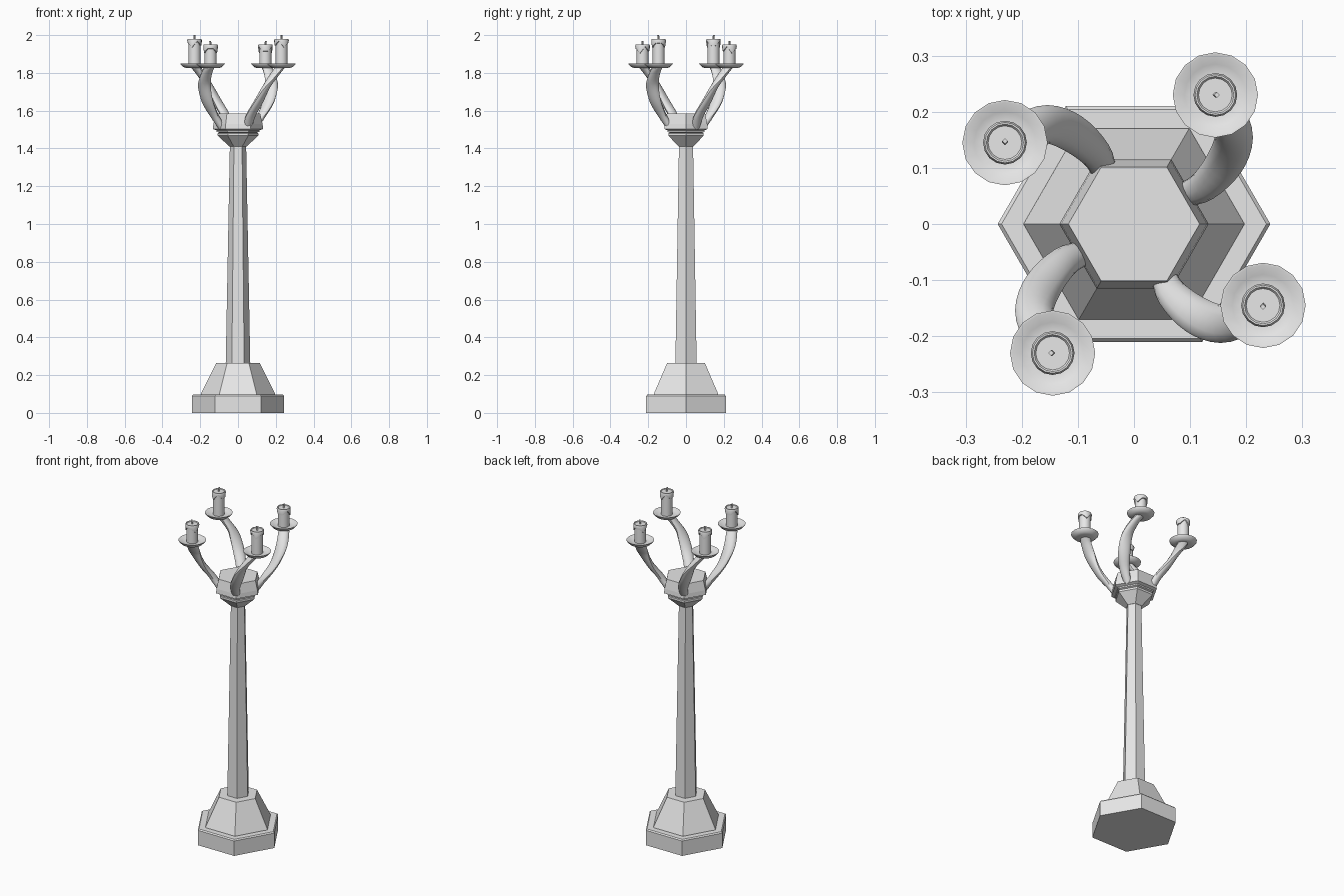
import bpy, bmesh, math
from mathutils import Vector, Matrix

cube = bpy.data.objects.get("Cube")
if cube:
    bpy.data.objects.remove(cube)

stone = bpy.data.materials.new("pale_grey")
stone.use_nodes = True
stone.diffuse_color = (0.8, 0.8, 0.8, 1)
stone.node_tree.nodes["Principled BSDF"].inputs["Base Color"].default_value = (0.8, 0.8, 0.8, 1)


def loft(name, rings, smooth=False, matrix=Matrix()):
    """Skin a list of equal-length closed rings and cap both ends."""
    bm = bmesh.new()
    loops = [[bm.verts.new(p) for p in ring] for ring in rings]
    n = len(loops[0])
    for a, b in zip(loops, loops[1:]):
        for i in range(n):
            j = (i + 1) % n
            bm.faces.new((a[i], a[j], b[j], b[i]))
    bm.faces.new(loops[0][::-1])
    bm.faces.new(loops[-1])
    bmesh.ops.recalc_face_normals(bm, faces=bm.faces)
    bm.transform(matrix)
    mesh = bpy.data.meshes.new(name)
    bm.to_mesh(mesh)
    bm.free()
    mesh.materials.append(stone)
    obj = bpy.data.objects.new(name, mesh)
    bpy.context.collection.objects.link(obj)
    if smooth:
        bpy.ops.object.select_all(action='DESELECT')
        obj.select_set(True)
        bpy.context.view_layer.objects.active = obj
        bpy.ops.object.shade_smooth_by_angle(angle=math.radians(40))
    return obj


def circle(r, z, sides):
    return [Vector((r * math.cos(math.tau * i / sides), r * math.sin(math.tau * i / sides), z))
            for i in range(sides)]


def lathe(name, profile, sides, **kw):
    return loft(name, [circle(r, z, sides) for r, z in profile], **kw)


def spline(points, steps):
    """Catmull-Rom interpolation through vectors of any size."""
    pts = [2 * points[0] - points[1]] + points + [2 * points[-1] - points[-2]]
    out = []
    for p, q, r, s in zip(pts, pts[1:], pts[2:], pts[3:]):
        for k in range(steps):
            t = k / steps
            out.append(0.5 * (2 * q + (r - p) * t + (2 * p - 5 * q + 4 * r - s) * t ** 2
                              + (3 * q - p - 3 * r + s) * t ** 3))
    return out + [points[-1]]


# Hexagonal pedestal, column and head
lathe("base_plinth", [(0.243, 0), (0.243, 0.09), (0.236, 0.097), (0.19, 0.097)], 6)
lathe("base_taper", [(0.197, 0.09), (0.197, 0.1), (0.115, 0.265)], 6)
lathe("column", [(0.065, 0.26), (0.043, 1.42)], 6)
lathe("head", [(0.045, 1.41), (0.108, 1.468), (0.108, 1.48), (0.1, 1.483), (0.113, 1.488),
               (0.113, 1.496), (0.133, 1.503), (0.13, 1.53), (0.117, 1.585)], 6)

# Arm centre line, with the half width as the fourth component
ARM = [Vector(p) for p in (
    (0.085, 0.05, 1.51, 0.021), (0.125, 0.068, 1.575, 0.028), (0.162, 0.11, 1.65, 0.034),
    (0.178, 0.155, 1.735, 0.034), (0.165, 0.2, 1.80, 0.031), (0.145, 0.23, 1.84, 0.028))]
THICK = 0.019


def arm_rings():
    path = spline(ARM, 4)
    rings = []
    for k, p in enumerate(path):
        tangent = (path[min(k + 1, len(path) - 1)] - path[max(k - 1, 0)]).to_3d().normalized()
        side = tangent.cross(Vector((0, 0, 1))).normalized()
        up = side.cross(tangent)
        rings.append([p.to_3d() + side * (p.w * math.cos(a)) + up * (THICK * math.sin(a))
                      for a in (math.tau * i / 12 for i in range(12))])
    return rings


def candle(name, top, matrix):
    """Wax stick, dripping cap with an uneven lower edge, and a bent wick."""
    lathe(name + "_stick", [(0.032, 1.84), (0.032, top - 0.01)], 16, smooth=True, matrix=matrix)
    cap = [circle(r, z, 16) for r, z in ((0.031, top - 0.03), (0.037, top - 0.028), (0.039, top - 0.008),
                                         (0.036, top), (0.033, top), (0.03, top - 0.004))]
    for ring in cap[:2]:
        for i, v in enumerate(ring):
            v.z -= 0.012 * math.sin(i * math.tau * 3 / 16) + 0.006 * math.sin(i * math.tau * 5 / 16)
    loft(name + "_wax_cap", cap, smooth=True, matrix=matrix)
    wick = [[v + Vector((dx, 0, 0)) for v in circle(0.005, top + dz, 4)]
            for dx, dz in ((0, -0.006), (0, 0.008), (0.003, 0.02))]
    loft(name + "_wick", wick, matrix=matrix)


# Four arms, each with a dish and candle; candle heights alternate
centre = Matrix.Translation((ARM[-1].x, ARM[-1].y, 0))
for k, place in enumerate(("back_left", "back_right", "front_right", "front_left")):
    turn = Matrix.Rotation(math.pi / 2 * k, 4, 'Z')
    loft(place + "_arm", arm_rings(), smooth=True, matrix=turn)
    lathe(place + "_dish", [(0.045, 1.826), (0.06, 1.831), (0.074, 1.845), (0.076, 1.851),
                            (0.072, 1.851), (0.055, 1.841), (0.035, 1.839)], 16,
          smooth=True, matrix=turn @ centre)
    candle(place + "_candle", 1.98 if k % 2 else 1.95, turn @ centre)
